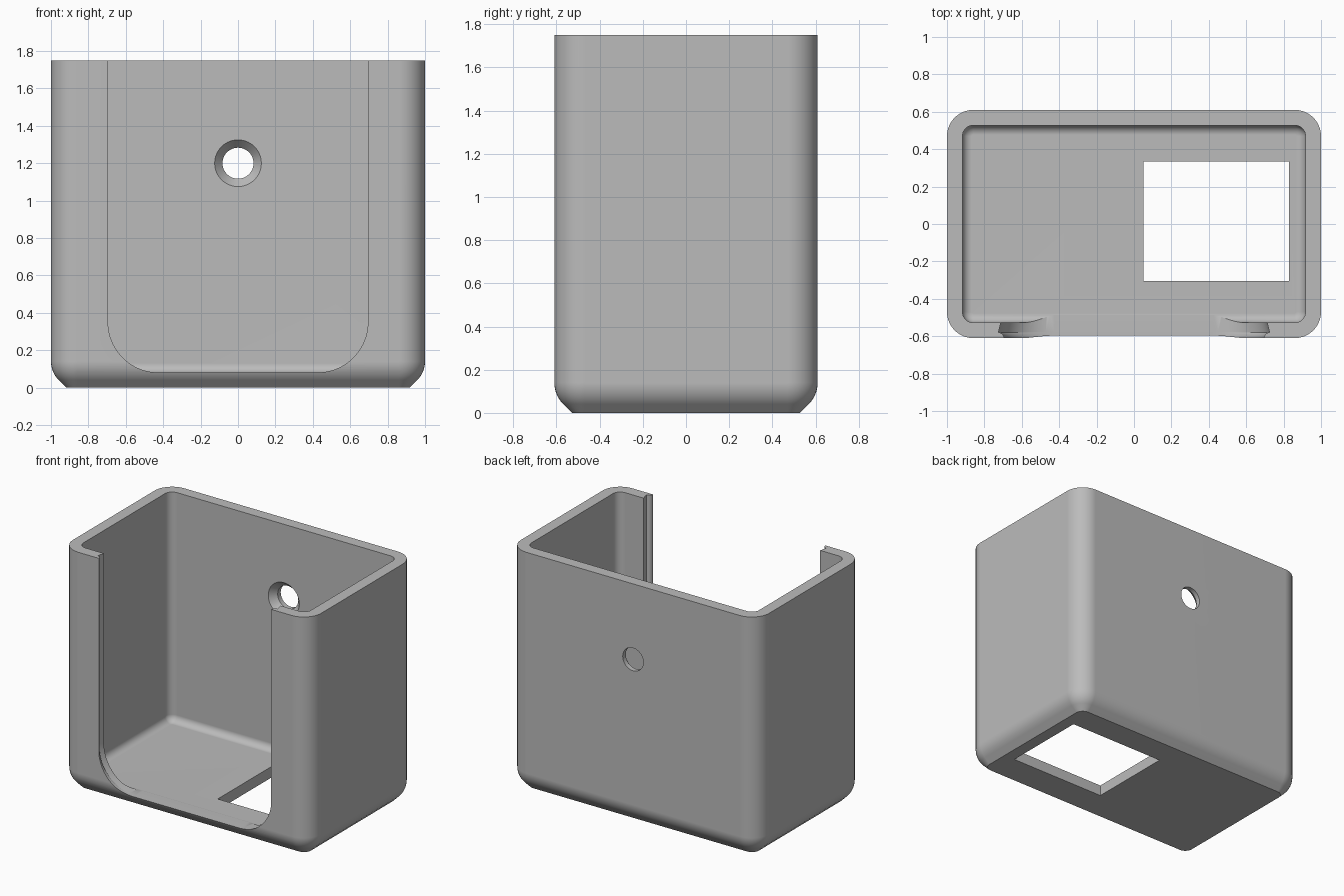
import bpy, bmesh
from math import sin, cos, pi, radians, sqrt

if "Cube" in bpy.data.objects:
    bpy.data.objects.remove(bpy.data.objects["Cube"])

HX, HY, TOP, WALL, ROUND = 1.0, 0.61, 1.75, 0.083, 0.14
FLOOR, FILLET = 0.08, 0.05

grey = bpy.data.materials.new("plain grey")
grey.use_nodes = True
colour = (0.5, 0.5, 0.5, 1)
grey.diffuse_color = colour
grey.node_tree.nodes["Principled BSDF"].inputs["Base Color"].default_value = colour


def loft(name, rings):
    """Closed solid through matching rings of points."""
    bm = bmesh.new()
    loops = [[bm.verts.new(p) for p in ring] for ring in rings]
    n = len(loops[0])
    for a, b in zip(loops, loops[1:]):
        for i in range(n):
            j = (i + 1) % n
            bm.faces.new((a[i], a[j], b[j], b[i]))
    bm.faces.new(loops[0][::-1])
    bm.faces.new(loops[-1])
    bmesh.ops.recalc_face_normals(bm, faces=bm.faces)
    mesh = bpy.data.meshes.new(name)
    bm.to_mesh(mesh)
    bm.free()
    obj = bpy.data.objects.new(name, mesh)
    bpy.context.collection.objects.link(obj)
    mesh.materials.append(grey)
    return obj


def rounded_rect(inset, z, radius, steps=10):
    hx, hy = HX - inset, HY - inset
    pts = []
    for q, (sx, sy) in enumerate([(1, 1), (-1, 1), (-1, -1), (1, -1)]):
        for k in range(steps + 1):
            a = (q + k / steps) * pi / 2
            pts.append((sx * (hx - radius) + radius * cos(a),
                        sy * (hy - radius) + radius * sin(a), z))
    return pts


# Shell: chamfered and rounded base, straight wall, rim, filleted inside
rings = []
chamfer = ROUND * (1 - sqrt(0.5))
rings.append(rounded_rect(2 * chamfer, 0, ROUND - 2 * chamfer))
for k in range(9):
    a = radians(45) * (1 - k / 8)
    inset = ROUND * (1 - cos(a))
    rings.append(rounded_rect(inset, ROUND * (1 - sin(a)), ROUND - inset))
rings.append(rounded_rect(0, TOP, ROUND))
rings.append(rounded_rect(WALL, TOP, ROUND - WALL))
for k in range(9):
    a = pi / 2 * k / 8
    inset = FILLET * (1 - cos(a))
    rings.append(rounded_rect(WALL + inset, FLOOR + FILLET * (1 - sin(a)),
                              ROUND - WALL - inset))
shell = loft("holder_shell", rings)


# Front opening: U shape that flares slightly at the outer face
def u_shape(y, flare, steps=20):
    half, radius, low = 0.695 + flare, 0.27 + flare, FLOOR + 0.001
    right = [(half, y, TOP + 0.1)]
    for k in range(steps + 1):
        a = pi / 2 * k / steps
        right.append((half - radius + radius * cos(a), y, low + radius * (1 - sin(a))))
    return right + [(-x, y, z) for x, y, z in reversed(right)]


flare = 0.03
sections = [u_shape(-HY - 0.1, flare)]
for k in range(7):
    a = pi / 2 * k / 6
    sections.append(u_shape(-HY + flare * sin(a), flare * (1 - cos(a))))
sections.append(u_shape(-HY + WALL + FILLET + 0.015, 0))
cutters = [loft("front_opening_cutter", sections)]


# Countersunk screw hole through the back wall
def circle(y, r, n=40):
    return [(r * cos(2 * pi * i / n), y, 1.2 + r * sin(2 * pi * i / n)) for i in range(n)]


cutters.append(loft("screw_hole_cutter", [
    circle(HY - WALL - 0.05, 0.125), circle(HY - WALL, 0.125),
    circle(HY - 0.035, 0.083), circle(HY + 0.1, 0.083)]))

# Rectangular window in the floor
cutters.append(loft("floor_window_cutter", [
    [(0.05, -0.305, z), (0.83, -0.305, z), (0.83, 0.335, z), (0.05, 0.335, z)]
    for z in (-0.1, 0.3)]))

bpy.context.view_layer.objects.active = shell
for cutter in cutters:
    mod = shell.modifiers.new(cutter.name, "BOOLEAN")
    mod.operation, mod.solver, mod.object = "DIFFERENCE", "EXACT", cutter
    bpy.ops.object.modifier_apply(modifier=mod.name)
    bpy.data.objects.remove(cutter)

# Smooth rounded surfaces, crisp edges
bpy.ops.object.select_all(action="DESELECT")
shell.select_set(True)
bpy.ops.object.shade_smooth_by_angle(angle=radians(25))
weighted = shell.modifiers.new("even_shading", "WEIGHTED_NORMAL")
weighted.keep_sharp = True
